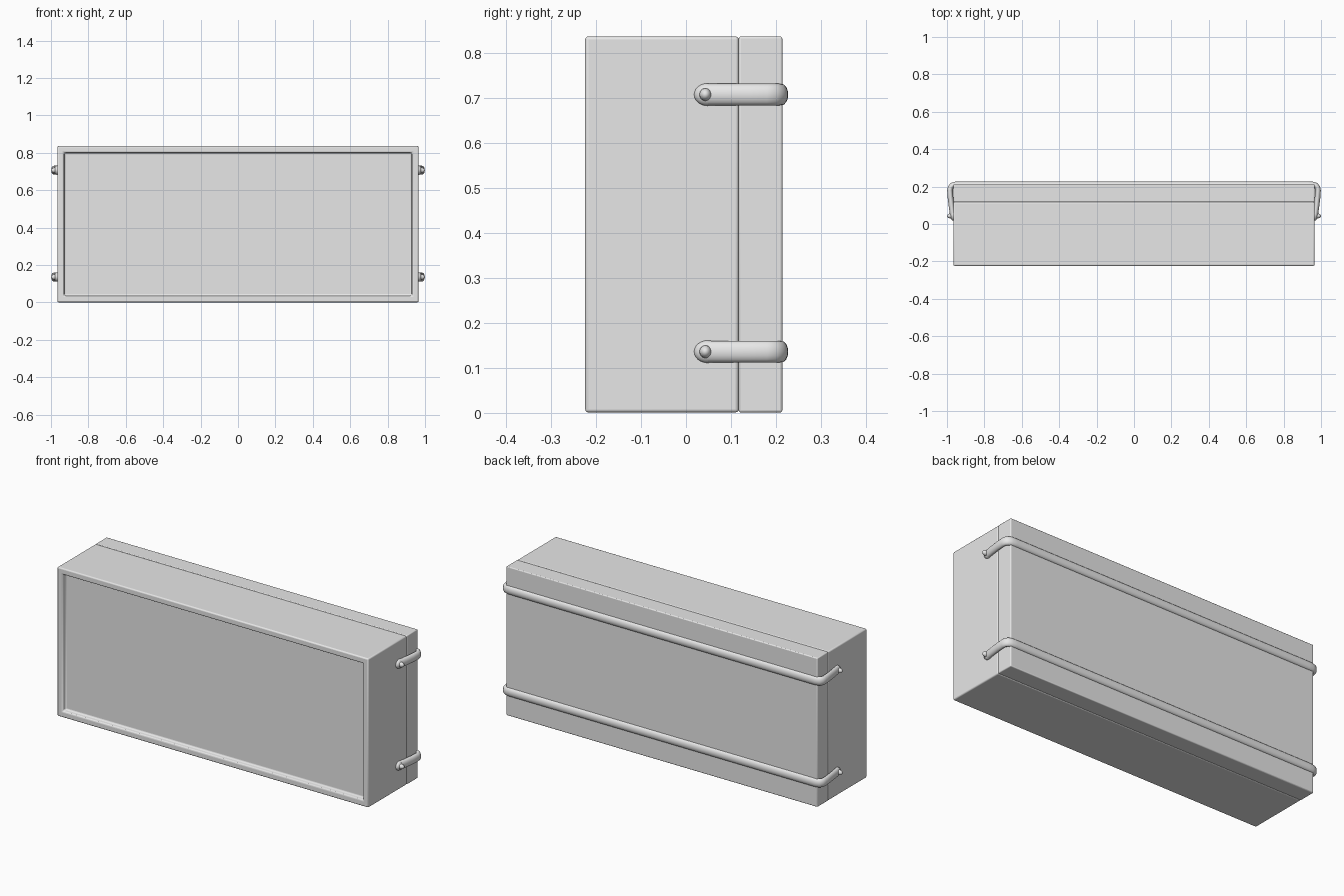
import bpy, bmesh, math
from mathutils import Vector, Matrix

cube = bpy.data.objects.get("Cube")
if cube:
    bpy.data.objects.remove(cube, do_unlink=True)

grey = bpy.data.materials.new("plain_grey")
grey.use_nodes = True
grey.diffuse_color = (0.8, 0.8, 0.8, 1)
grey.node_tree.nodes["Principled BSDF"].inputs["Base Color"].default_value = (0.8, 0.8, 0.8, 1)


def finish(bm, name, bevel=0):
    bmesh.ops.recalc_face_normals(bm, faces=bm.faces)
    mesh = bpy.data.meshes.new(name)
    bm.to_mesh(mesh)
    bm.free()
    mesh.materials.append(grey)
    obj = bpy.data.objects.new(name, mesh)
    bpy.context.collection.objects.link(obj)
    if bevel:
        mod = obj.modifiers.new("soft_edges", "BEVEL")
        mod.width = bevel
        mod.segments = 3
        mod.limit_method = "ANGLE"
    bpy.ops.object.select_all(action="DESELECT")
    obj.select_set(True)
    bpy.context.view_layer.objects.active = obj
    bpy.ops.object.shade_smooth_by_angle(angle=math.radians(40))
    return obj


def box(y0, y1):
    bm = bmesh.new()
    bmesh.ops.create_cube(bm, size=1)
    bmesh.ops.scale(bm, verts=bm.verts, vec=(1.93, y1 - y0, 0.835))
    bmesh.ops.translate(bm, verts=bm.verts, vec=(0, (y0 + y1) / 2, 0.4185))
    return bm


# Case body with a recessed front panel inside a raised frame
bm = box(-0.224, 0.117)
bm.faces.ensure_lookup_table()
front = min(bm.faces, key=lambda f: f.calc_center_median().y)
bmesh.ops.inset_region(bm, faces=[front], thickness=0.048)
bmesh.ops.inset_region(bm, faces=[front], thickness=0.005, depth=-0.025)
finish(bm, "case_body", 0.007)

# Back cover, separated from the body by a fine groove
finish(box(0.117, 0.214), "back_cover", 0.005)


def sweep_strap(name, z):
    # Oval section swept around the back and both sides
    half = [(0.93, 0.212), (0.955, 0.211), (0.972, 0.206), (0.981, 0.196),
            (0.984, 0.18), (0.981, 0.14), (0.975, 0.09), (0.969, 0.05)]
    path = [Vector((-x, y, z)) for x, y in reversed(half)] + [Vector((x, y, z)) for x, y in half]
    bm = bmesh.new()
    rings = []
    sides = 16
    for i, p in enumerate(path):
        run = (path[min(i + 1, len(path) - 1)] - path[max(i - 1, 0)]).normalized()
        out = run.cross(Vector((0, 0, 1)))
        ring = []
        for k in range(sides):
            a = math.tau * k / sides
            ring.append(bm.verts.new(p + out * 0.015 * math.cos(a) + Vector((0, 0, 0.024 * math.sin(a)))))
        rings.append(ring)
    for a, b in zip(rings, rings[1:]):
        for k in range(sides):
            n = (k + 1) % sides
            bm.faces.new((a[k], a[n], b[n], b[k]))
    bm.faces.new(rings[0])
    bm.faces.new(rings[-1])
    finish(bm, name)


def strap_end(name, side, z):
    # Low mound around the anchor with a rounded peg pointing outwards
    bm = bmesh.new()
    for x, y, size in ((0.966, 0.048, (0.017, 0.03, 0.025)),
                       (0.98, 0.043, (0.02, 0.013, 0.014))):
        place = Matrix.Translation((side * x, y, z)) @ Matrix.Diagonal((*size, 1))
        bmesh.ops.create_uvsphere(bm, u_segments=20, v_segments=12, radius=1, matrix=place)
    finish(bm, name)


for level, z in (("lower", 0.136), ("upper", 0.707)):
    sweep_strap(level + "_strap", z)
    for label, side in (("left", 1), ("right", -1)):
        strap_end(f"{level}_{label}_strap_end", side, z)
